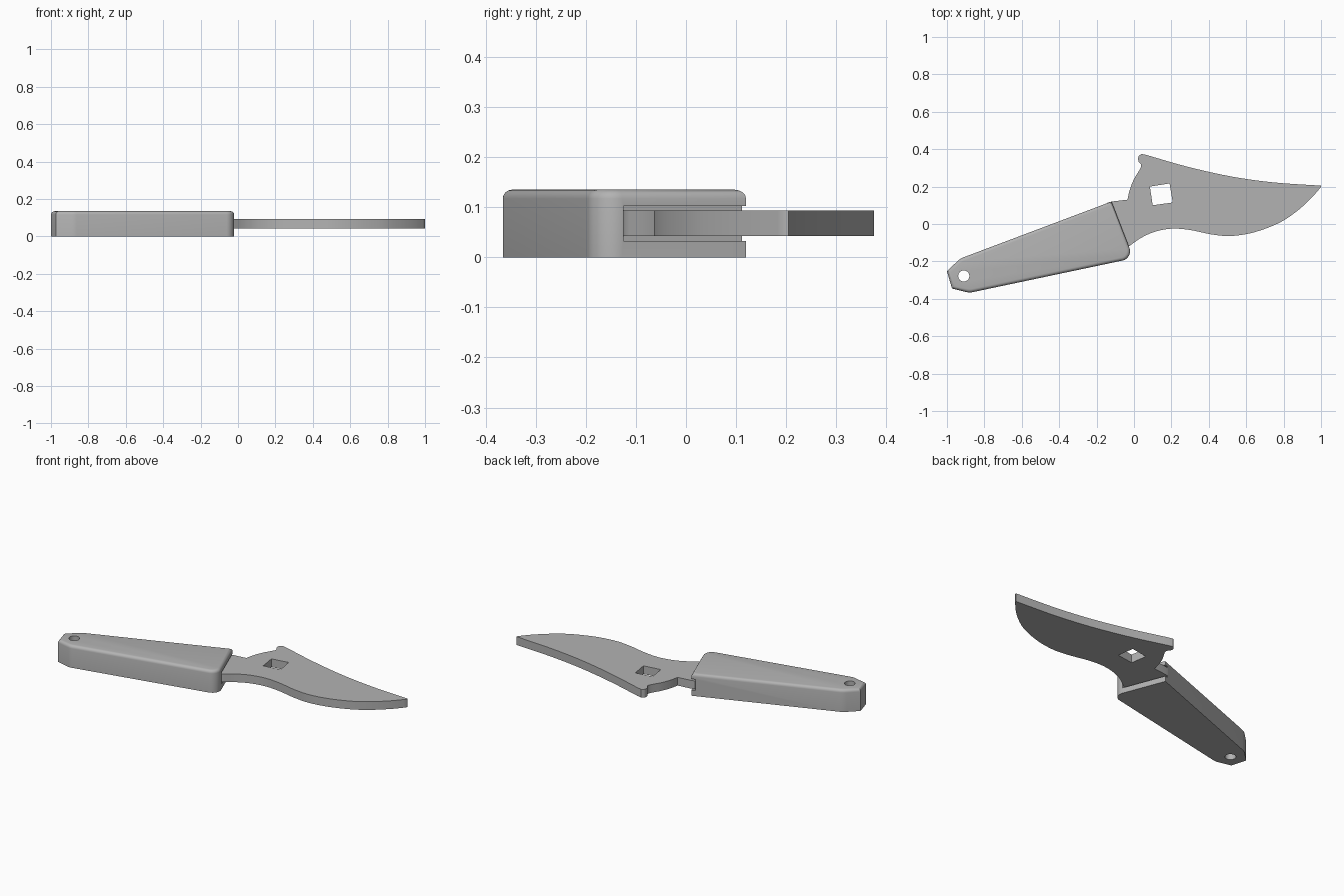
import bpy
import bmesh
import math
from mathutils import Vector

if "Cube" in bpy.data.objects:
    bpy.data.objects.remove(bpy.data.objects["Cube"], do_unlink=True)

grey = bpy.data.materials.new("plain grey")
grey.use_nodes = True
grey.diffuse_color = (0.45, 0.45, 0.45, 1)
grey.node_tree.nodes["Principled BSDF"].inputs["Base Color"].default_value = (0.45, 0.45, 0.45, 1)


def spline(points, steps=5):
    """Smooth curve through the points, ends included."""
    p = [Vector(q) for q in points]
    p = [2 * p[0] - p[1]] + p + [2 * p[-1] - p[-2]]
    out = []
    for a, b, c, d in zip(p, p[1:], p[2:], p[3:]):
        for i in range(steps):
            t = i / steps
            out.append(0.5 * (2 * b + (c - a) * t + (2 * a - 5 * b + 4 * c - d) * t**2
                              + (3 * b - a - 3 * c + d) * t**3))
    return out + [p[-2]]


def rounded(corners, steps=6):
    """Closed outline from (x, y, corner radius) entries."""
    out = []
    for i, (x, y, r) in enumerate(corners):
        p = Vector((x, y))
        if r == 0:
            out.append(p)
            continue
        u = (Vector(corners[i - 1][:2]) - p).normalized()
        v = (Vector(corners[(i + 1) % len(corners)][:2]) - p).normalized()
        half = u.angle(v) / 2
        centre = p + (u + v).normalized() * r / math.sin(half)
        start = p + u * r / math.tan(half) - centre
        end = p + v * r / math.tan(half) - centre
        for k in range(steps + 1):
            t = k / steps
            out.append(centre + start.lerp(end, t).normalized() * r)
    return out


def prism(name, outline, z0, z1, fillet=0):
    """Extrude an outline, optionally rounding the upper rim."""
    bm = bmesh.new()
    base = bm.faces.new([bm.verts.new((p[0], p[1], z0)) for p in outline])
    new = bmesh.ops.extrude_face_region(bm, geom=[base])["geom"]
    top = [v for v in new if isinstance(v, bmesh.types.BMVert)]
    bmesh.ops.translate(bm, verts=top, vec=(0, 0, z1 - z0))
    bmesh.ops.recalc_face_normals(bm, faces=bm.faces)
    if fillet:
        rim = [e for e in bm.edges if all(v.co.z > z1 - 1e-4 for v in e.verts)]
        bmesh.ops.bevel(bm, geom=rim, offset=fillet, segments=4, profile=0.5,
                        affect='EDGES')
    mesh = bpy.data.meshes.new(name)
    bm.to_mesh(mesh)
    bm.free()
    mesh.materials.append(grey)
    ob = bpy.data.objects.new(name, mesh)
    bpy.context.collection.objects.link(ob)
    return ob


def activate(ob):
    bpy.ops.object.select_all(action='DESELECT')
    ob.select_set(True)
    bpy.context.view_layer.objects.active = ob


def cut(ob, cutter):
    mod = ob.modifiers.new("cut", 'BOOLEAN')
    mod.operation = 'DIFFERENCE'
    mod.solver = 'EXACT'
    mod.object = cutter
    cutter.hide_render = True
    activate(ob)
    bpy.ops.object.modifier_apply(modifier=mod.name)
    bpy.data.objects.remove(cutter, do_unlink=True)


# Handle: tapered grip with a rounded upper rim
handle = prism("handle", rounded([
    (-0.12, 0.12, 0), (-0.93, -0.185, 0.1), (-1, -0.253, 0), (-0.973, -0.345, 0),
    (-0.88, -0.368, 0.08), (-0.003, -0.183, 0.05)]), 0, 0.135, fillet=0.018)

# Hanging hole at the tail
hole = [(-0.91 + 0.03 * math.cos(a), -0.278 + 0.03 * math.sin(a))
        for a in (math.tau * k / 24 for k in range(24))]
cut(handle, prism("hole_cutter", hole, -0.1, 0.3))

# Slot in the handle end, open towards the back
slot = [(-0.152, 0.14), (-0.051, -0.125), (0.1, -0.125), (0.1, 0.2), (-0.152, 0.2)]
cut(handle, prism("slot_cutter", slot, 0.033, 0.102))

# Blade: tang, back hook, spine and curved belly
hook = spline([(-0.035, 0.13), (-0.022, 0.185), (0, 0.24), (0.038, 0.308), (0.024, 0.335),
               (0.024, 0.36), (0.04, 0.375)])
spine = spline([(0.07, 0.368), (0.283, 0.307), (0.52, 0.254), (0.75, 0.222), (1, 0.205)])
belly = spline([(0.998, 0.195), (0.94, 0.13), (0.86, 0.06), (0.77, 0.003), (0.64, -0.045),
                (0.52, -0.064), (0.417, -0.056), (0.3, -0.032), (0.2, -0.025),
                (0.11, -0.042), (0.037, -0.075), (-0.03, -0.122)])
tang = [(-0.051, -0.125), (-0.142, 0.114), (-0.12, 0.12)]
blade = prism("blade", hook + spine + belly + tang, 0.043, 0.093)

# Square pivot hole
square = [(0.085, 0.2), (0.19, 0.217), (0.207, 0.115), (0.1, 0.1)]
cut(blade, prism("pivot_cutter", square, -0.1, 0.3))

for ob in (handle, blade):
    activate(ob)
    bpy.ops.object.shade_smooth_by_angle(angle=math.radians(30))
